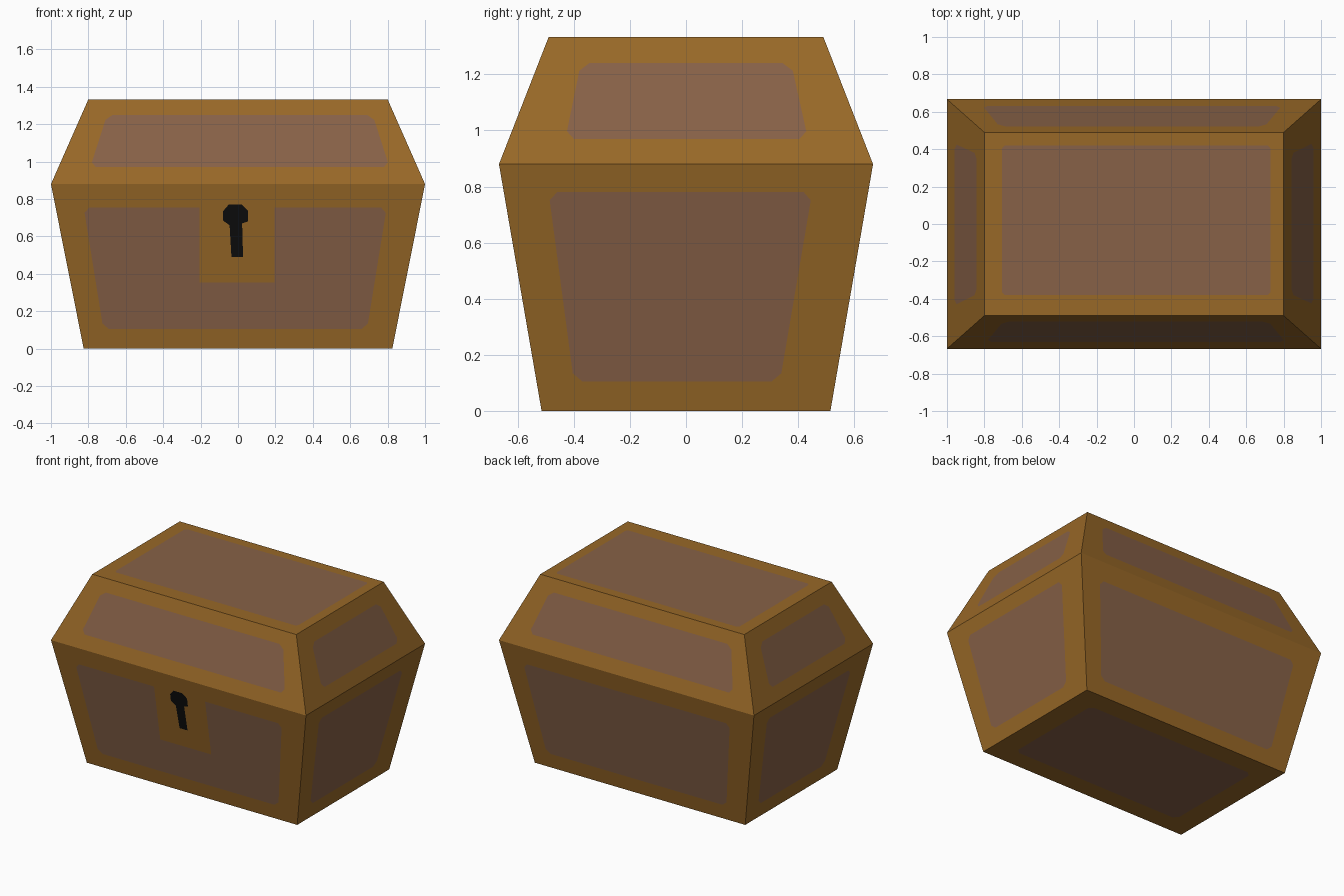
import bpy, bmesh
from mathutils import Vector

if "Cube" in bpy.data.objects:
    bpy.data.objects.remove(bpy.data.objects["Cube"])


def srgb(r, g, b):
    return tuple(((c / 255 + 0.055) / 1.055) ** 2.4 for c in (r, g, b)) + (1.0,)


def material(name, rgb):
    m = bpy.data.materials.new(name)
    m.diffuse_color = srgb(*rgb)
    m.use_nodes = True
    m.node_tree.nodes["Principled BSDF"].inputs["Base Color"].default_value = m.diffuse_color
    return m


FRAME = material("golden brown frame", (152, 104, 39))
PANEL = material("dull brown panel", (135, 97, 71))
BLACK = material("keyhole black", (13, 13, 13))

# Half width, half depth and height of the three rims
BASE, RIM, TOP = (0.825, 0.515, 0.0), (1.0, 0.667, 0.88), (0.80, 0.49, 1.333)


def finish(name, bm, mats):
    bmesh.ops.remove_doubles(bm, verts=bm.verts, dist=1e-5)
    me = bpy.data.meshes.new(name)
    bm.to_mesh(me)
    bm.free()
    for m in mats:
        me.materials.append(m)
    ob = bpy.data.objects.new(name, me)
    bpy.context.collection.objects.link(ob)
    return ob


def framed_face(bm, outer, inner, cut=0.03):
    """Quad with an inner panel whose corners are clipped."""
    o = [bm.verts.new(p) for p in outer]
    pairs = []
    for i in range(4):
        p = inner[i]
        pairs.append([bm.verts.new(p + (inner[j % 4] - p).normalized() * cut)
                      for j in (i - 1, i + 1)])
    for i in range(4):
        j = (i + 1) % 4
        bm.faces.new((o[i], o[j], pairs[j][0], pairs[i][1]))   # frame strip
        bm.faces.new((o[i], pairs[i][1], pairs[i][0]))         # frame corner
    bm.faces.new([v for p in pairs for v in p]).material_index = 1


def on_wall(side, lo, hi, u, z, lift=0.0):
    """Point on a sloping wall: u runs to the right seen from outside."""
    t = (z - lo[2]) / (hi[2] - lo[2])
    d = 1 if side in ("front", "back") else 0
    r = lo[d] + (hi[d] - lo[d]) * t + lift
    return Vector({"front": (u, -r, z), "back": (-u, r, z),
                   "right": (r, u, z), "left": (-r, -u, z)}[side])


def wall(bm, side, lo, hi, panel):
    d = 0 if side in ("front", "back") else 1
    outer = [on_wall(side, lo, hi, s * k[d], k[2])
             for s, k in ((-1, lo), (1, lo), (1, hi), (-1, hi))]
    framed_face(bm, outer, [on_wall(side, lo, hi, u, z) for u, z in panel])


def rect(x0, x1, y0, y1, z):
    return [Vector(p) for p in ((x0, y0, z), (x1, y0, z), (x1, y1, z), (x0, y1, z))]


# Chest body, with its underside
bm = bmesh.new()
for s in ("front", "back"):
    wall(bm, s, BASE, RIM, [(-0.72, 0.105), (0.69, 0.105), (0.795, 0.755), (-0.825, 0.755)])
for s in ("right", "left"):
    wall(bm, s, BASE, RIM, [(-0.40, 0.105), (0.335, 0.105), (0.45, 0.78), (-0.49, 0.78)])
x, y, z = BASE
framed_face(bm, rect(-x, x, -y, y, z)[::-1], rect(-0.67, 0.67, -0.38, 0.37, z)[::-1])
finish("chest_body", bm, [FRAME, PANEL])

# Lid, with its flat top
bm = bmesh.new()
for s in ("front", "back"):
    wall(bm, s, RIM, TOP, [(-0.79, 0.97), (0.81, 0.97), (0.72, 1.25), (-0.70, 1.25)])
for s in ("right", "left"):
    wall(bm, s, RIM, TOP, [(-0.43, 0.97), (0.435, 0.97), (0.375, 1.24), (-0.375, 1.24)])
x, y, z = TOP
framed_face(bm, rect(-x, x, -y, y, z), rect(-0.705, 0.73, -0.38, 0.42, z), 0.015)
finish("chest_lid", bm, [FRAME, PANEL])


# Painted lock details on the front
def front_plate(name, outline, lift, mat):
    bm = bmesh.new()
    bm.faces.new([bm.verts.new(on_wall("front", BASE, RIM, u, z, lift)) for u, z in outline])
    finish(name, bm, [mat])


front_plate("lock_plate", [(-0.205, 0.355), (0.195, 0.355), (0.195, 0.77), (-0.205, 0.77)],
            0.002, FRAME)
front_plate("keyhole", [(-0.035, 0.49), (0.027, 0.49), (0.022, 0.67), (0.053, 0.68),
                        (0.053, 0.738), (0.02, 0.77), (-0.05, 0.77), (-0.08, 0.735),
                        (-0.08, 0.685), (-0.045, 0.66)], 0.004, BLACK)
